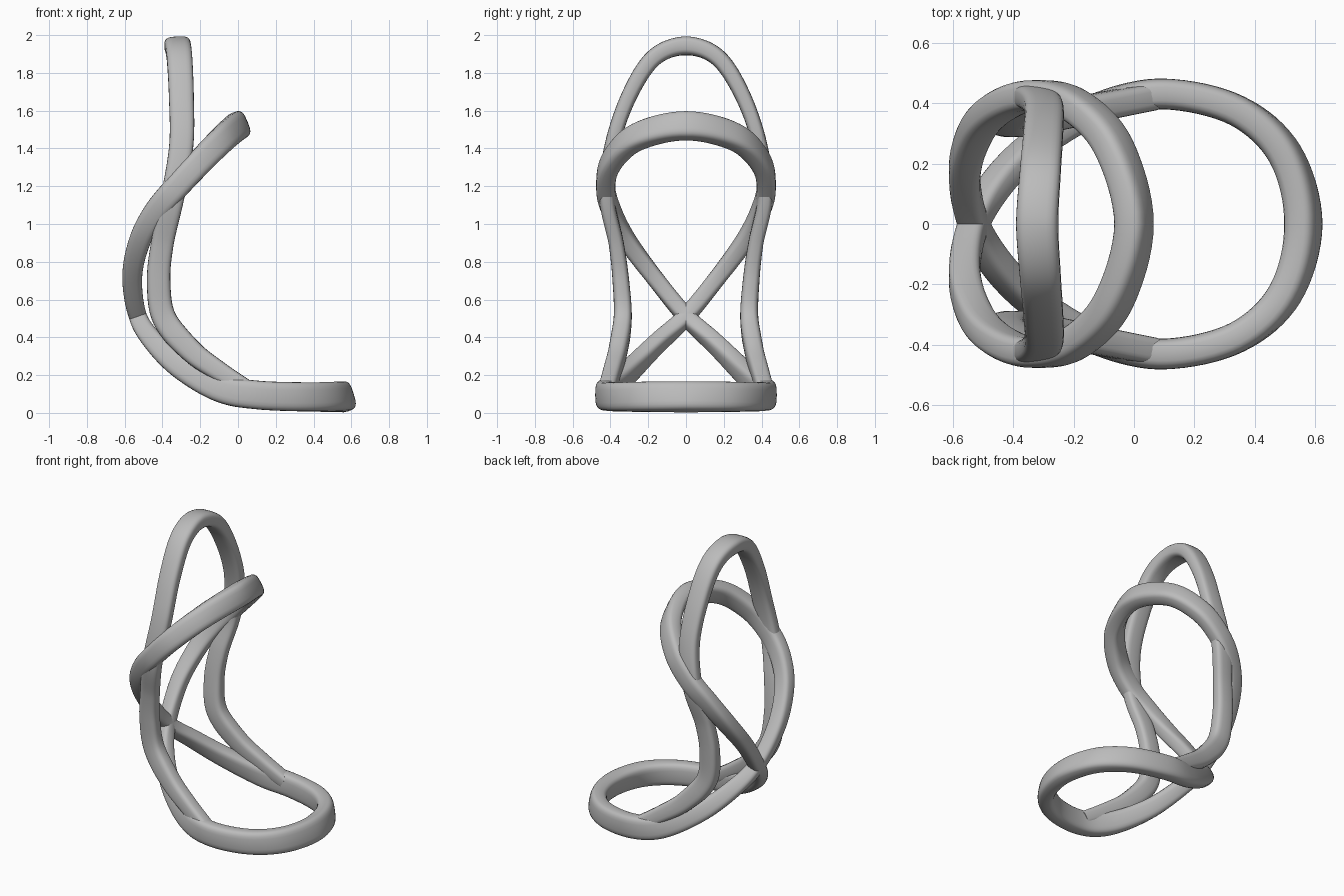
import bpy, bmesh, math
from mathutils import Vector, Matrix

if "Cube" in bpy.data.objects:
    bpy.data.objects.remove(bpy.data.objects["Cube"], do_unlink=True)

GREY = (0.5, 0.5, 0.5, 1)
mat = bpy.data.materials.new("satin grey")
mat.use_nodes = True
mat.diffuse_color = GREY
mat.node_tree.nodes["Principled BSDF"].inputs["Base Color"].default_value = GREY

STEPS, SIDES = 8, 24
Y_AXIS = Vector((0, 1, 0))


def flip(p):
    return Vector((p.x, -p.y, p.z))


def spline(points, closed_end):
    """Smooth path whose ends on the centre plane continue into their mirror image."""
    pts = [Vector(p) for p in points]
    tail = flip(pts[-2]) if closed_end else 2 * pts[-1] - pts[-2]
    pts = [flip(pts[1])] + pts + [tail]
    path = []
    for a, b, c, d in zip(pts, pts[1:], pts[2:], pts[3:]):
        for i in range(STEPS):
            t = i / STEPS
            path.append(0.5 * (2 * b + (c - a) * t + (2 * a - 5 * b + 4 * c - d) * t * t
                               + (3 * b - a - 3 * c + d) * t ** 3))
    return path + [pts[-2]]


def soft(v):
    return math.copysign(abs(v) ** 0.6, v)


def blend(keys, t):
    """Evenly spaced values, linearly interpolated."""
    f = t * (len(keys) - 1)
    i = min(int(f), len(keys) - 2)
    return keys[i] + (keys[i + 1] - keys[i]) * (f - i)


def band(name, points, widths, depths, leans, closed_end=False):
    """Sweep a soft rectangle; its wide side stays parallel to the xz plane."""
    path = spline(points, closed_end)
    last = len(path) - 1
    bm = bmesh.new()
    rings = []
    for i, p in enumerate(path):
        t = i / last
        tangent = (path[min(i + 1, last)] - path[max(i - 1, 0)]).normalized()
        chord = path[min(i + 4, last)] - path[max(i - 4, 0)]
        if i == 0 or (closed_end and i == last):
            tangent = Y_AXIS * (1 if chord.y > 0 else -1)
        wide = Y_AXIS.cross(Vector((chord.x, 0, chord.z))).normalized()
        lean = leans[0] * max(0, 1 - 5 * t) + leans[1] * max(0, 5 * t - 4)
        wide = Matrix.Rotation(math.radians(-lean), 3, "Y") @ wide
        wide = (wide - tangent * wide.dot(tangent)).normalized()
        thin = tangent.cross(wide)
        w, d = blend(widths, t) / 2, blend(depths, t) / 2
        ring = []
        for k in range(SIDES):
            a = math.tau * k / SIDES
            ring.append(bm.verts.new(p + wide * w * soft(math.cos(a)) + thin * d * soft(math.sin(a))))
        rings.append(ring)
    for r, s in zip(rings, rings[1:]):
        for k in range(SIDES):
            n = (k + 1) % SIDES
            bm.faces.new((r[k], r[n], s[n], s[k]))
    if not closed_end:
        bm.faces.new(rings[-1])
    bmesh.ops.recalc_face_normals(bm, faces=bm.faces)
    # An open tube may come out inverted, so test one face against its path
    f = bm.faces[0] if not bm.faces.ensure_lookup_table() else None
    if f.normal.dot(f.calc_center_median() - path[0]) < 0:
        bmesh.ops.reverse_faces(bm, faces=bm.faces)
    mesh = bpy.data.meshes.new(name)
    bm.to_mesh(mesh)
    bm.free()
    mesh.materials.append(mat)
    ob = bpy.data.objects.new(name, mesh)
    bpy.context.collection.objects.link(ob)
    mirror = ob.modifiers.new("mirror", "MIRROR")
    mirror.use_axis = (False, True, False)
    bpy.ops.object.select_all(action="DESELECT")
    ob.select_set(True)
    bpy.context.view_layer.objects.active = ob
    bpy.ops.object.shade_smooth_by_angle(angle=math.radians(40))
    return ob


# Figure-eight band: base ring, crossing at the back, raised upper ring
band("crossed_loop", [
    (.56, 0, .085), (.5, .23, .085), (.34, .375, .085), (.1, .43, .095), (-.1, .39, .13),
    (-.3, .28, .24), (-.44, .15, .37),
    (-.53, 0, .51),
    (-.56, -.17, .72), (-.52, -.31, .91), (-.44, -.39, 1.06), (-.33, -.425, 1.19),
    (-.2, -.395, 1.33), (-.07, -.26, 1.46), (0, 0, 1.52)],
    widths=(.16, .15, .095, .13, .15), depths=(.11, .1, .09, .1, .11),
    leans=(17, -17), closed_end=True)

# Tall arch whose legs run down into the base ring
band("tall_arch", [
    (-.32, 0, 1.943), (-.31, .17, 1.88), (-.3, .3, 1.68), (-.3, .39, 1.42), (-.345, .42, 1.15),
    (-.4, .37, .9), (-.42, .345, .7), (-.39, .335, .5), (-.25, .36, .33), (-.1, .39, .22),
    (.06, .42, .12)],
    widths=(.14, .13, .12, .13, .09), depths=(.1, .08, .08, .1, .09),
    leans=(-11, 0))
